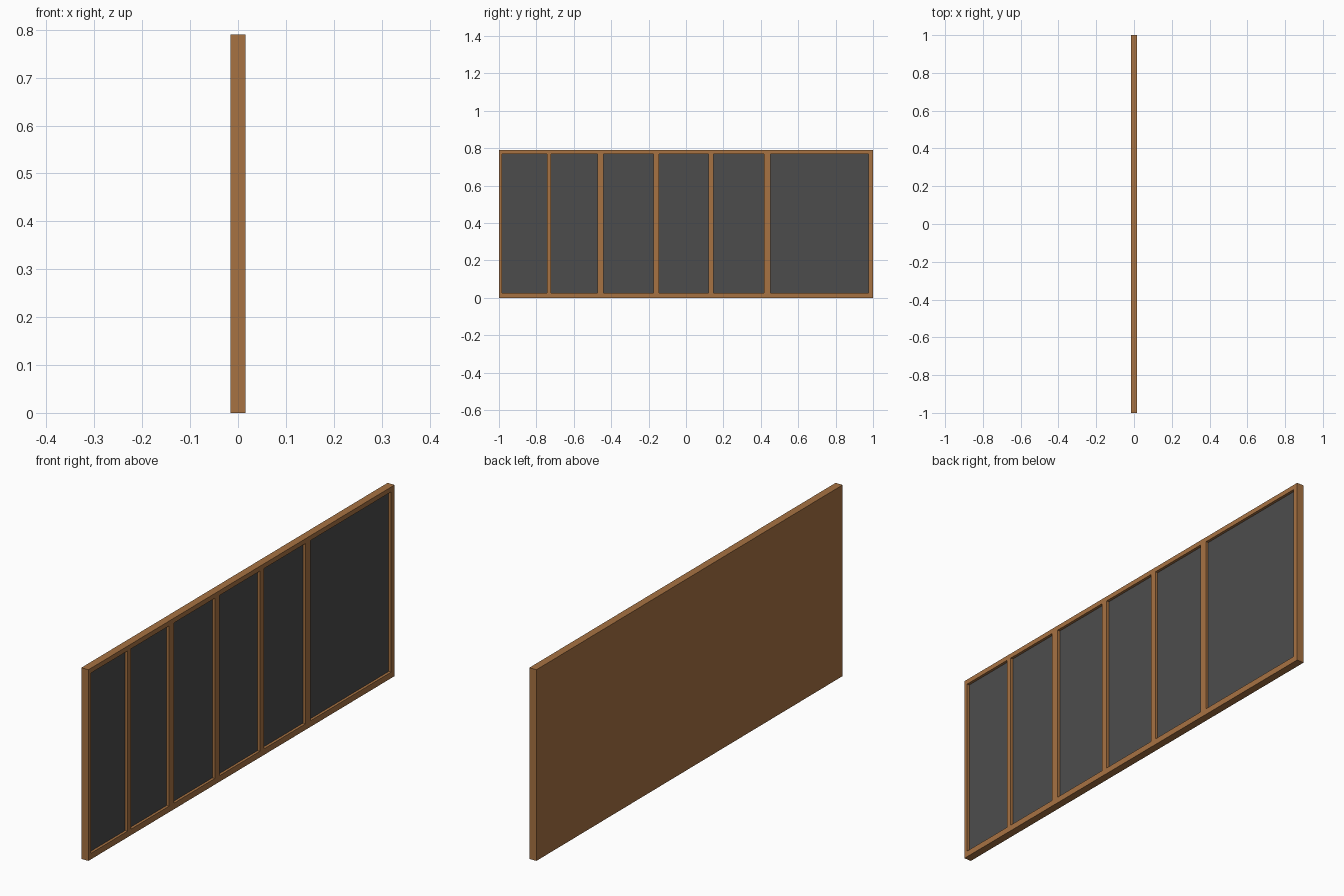
import bpy

if "Cube" in bpy.data.objects:
    bpy.data.objects.remove(bpy.data.objects["Cube"])

HEIGHT, HALF = 0.79, 0.016
RECESS_X = 0.005             # front surface of the sunken panels
Z0, Z1 = 0.025, 0.77
# y extents of the six openings between the stiles
OPENINGS = [(-0.984, -0.744), (-0.722, -0.473), (-0.44, -0.174),
            (-0.145, 0.12), (0.148, 0.418), (0.452, 0.977)]


def material(name, color):
    m = bpy.data.materials.new(name)
    m.diffuse_color = (*color, 1)
    m.use_nodes = True
    m.node_tree.nodes["Principled BSDF"].inputs["Base Color"].default_value = m.diffuse_color
    return m


def box(name, lo, hi, mat=None):
    bpy.ops.mesh.primitive_cube_add(size=1)
    ob = bpy.context.object
    ob.name = name
    ob.location = [(a + b) / 2 for a, b in zip(lo, hi)]
    ob.scale = [b - a for a, b in zip(lo, hi)]
    bpy.ops.object.transform_apply(location=True, rotation=False, scale=True)
    if mat:
        ob.data.materials.append(mat)
    return ob


wood = material("wood", (0.39, 0.17, 0.055))
dark = material("dark_panel", (0.073, 0.073, 0.073))

# Wooden frame with a solid back
frame = box("wood_frame", (-HALF, -1, 0), (HALF, 1, HEIGHT), wood)

for i, (y0, y1) in enumerate(OPENINGS, 1):
    # Pocket in the front of the frame
    cutter = box(f"pocket_cutter_{i}", (RECESS_X - 0.003, y0, Z0), (HALF + 0.02, y1, Z1))
    mod = frame.modifiers.new("pocket", 'BOOLEAN')
    mod.operation = 'DIFFERENCE'
    mod.solver = 'EXACT'
    mod.object = cutter
    bpy.context.view_layer.objects.active = frame
    bpy.ops.object.modifier_apply(modifier=mod.name)
    bpy.data.objects.remove(cutter, do_unlink=True)
    # Dark panel lying in the pocket
    box(f"panel_{i}", (RECESS_X - 0.003, y0, Z0), (RECESS_X, y1, Z1), dark)
